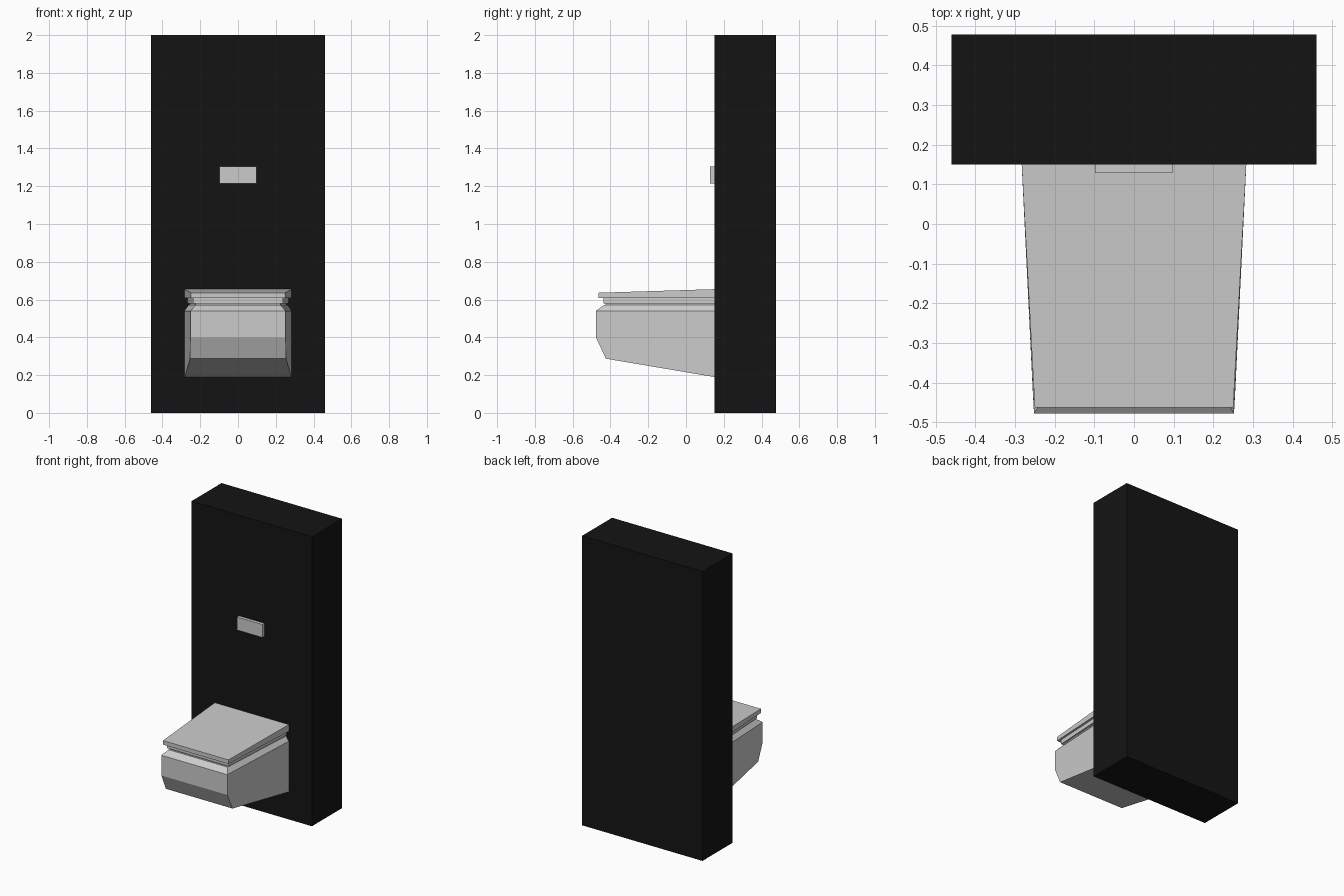
import bpy, bmesh

if "Cube" in bpy.data.objects:
    bpy.data.objects.remove(bpy.data.objects["Cube"])

BACK = 0.15  # plane of the wall face


def loft(name, rings):
    """Stack four-cornered rings: (front y, front half width, back half width, front z, back z)."""
    bm = bmesh.new()
    loops = []
    for fy, fw, bw, fz, bz in rings:
        pts = [(-fw, fy, fz), (fw, fy, fz), (bw, BACK, bz), (-bw, BACK, bz)]
        loops.append([bm.verts.new(p) for p in pts])
    for a, b in zip(loops, loops[1:]):
        for i in range(4):
            j = (i + 1) % 4
            bm.faces.new((a[i], a[j], b[j], b[i]))
    bm.faces.new(loops[0][::-1])
    bm.faces.new(loops[-1])
    bmesh.ops.recalc_face_normals(bm, faces=bm.faces)
    mesh = bpy.data.meshes.new(name)
    bm.to_mesh(mesh)
    bm.free()
    obj = bpy.data.objects.new(name, mesh)
    bpy.context.collection.objects.link(obj)
    return obj


def box(name, lo, hi):
    bpy.ops.mesh.primitive_cube_add(size=1, location=[(a + b) / 2 for a, b in zip(lo, hi)])
    obj = bpy.context.object
    obj.name = name
    obj.scale = [b - a for a, b in zip(lo, hi)]
    bpy.ops.object.transform_apply(location=False, rotation=False, scale=True)
    return obj


# Black wall panel
wall = box("wall_panel", (-0.46, BACK, 0), (0.46, 0.477, 2))
black = bpy.data.materials.new("black")
black.diffuse_color = (0.007, 0.007, 0.007, 1)
black.use_nodes = True
black.node_tree.nodes["Principled BSDF"].inputs["Base Color"].default_value = black.diffuse_color
wall.data.materials.append(black)

# Flush plate
box("flush_plate", (-0.098, 0.128, 1.215), (0.097, BACK, 1.305))

# Wall-hung bowl: sloping underside, chamfered front, bevelled rim
loft("bowl", [
    (-0.424, 0.255, 0.283, 0.287, 0.19),
    (-0.477, 0.252, 0.283, 0.40, 0.40),
    (-0.477, 0.252, 0.283, 0.54, 0.54),
    (-0.437, 0.225, 0.262, 0.57, 0.57),
])

# Narrow gap and seat ring between bowl and lid
loft("seat_gap", [(-0.425, 0.225, 0.257, z, z) for z in (0.568, 0.58)])
loft("seat", [(-0.437, 0.237, 0.267, z, z) for z in (0.578, 0.608)])

# Lid, rising towards the wall
loft("lid", [
    (-0.462, 0.25, 0.283, 0.608, 0.608),
    (-0.462, 0.25, 0.283, 0.636, 0.655),
])
